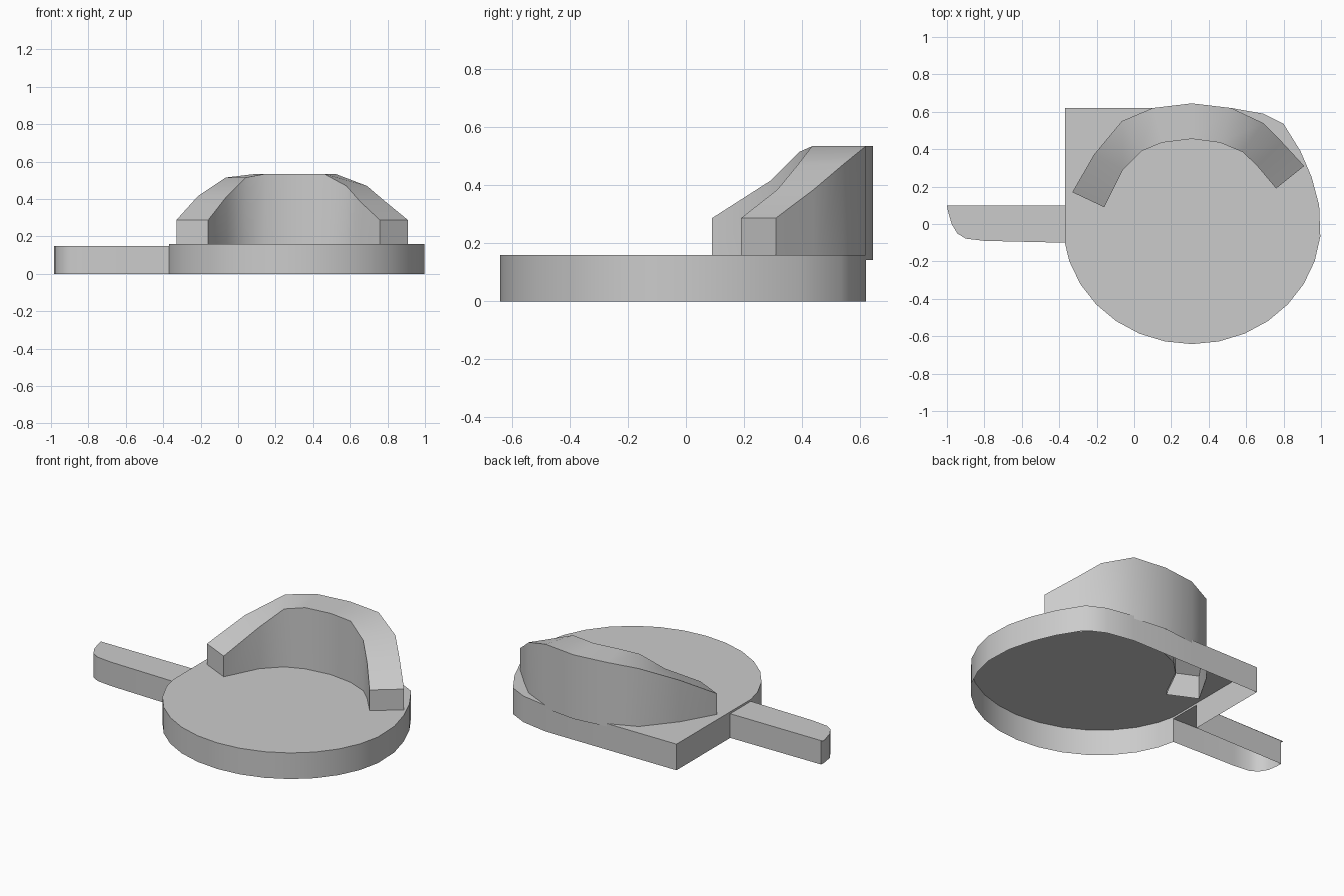
import bpy
from math import sin, cos, radians

if "Cube" in bpy.data.objects:
    bpy.data.objects.remove(bpy.data.objects["Cube"])


def make(name, verts, faces, angle=40):
    me = bpy.data.meshes.new(name)
    me.from_pydata(verts, [], faces)
    me.update()
    ob = bpy.data.objects.new(name, me)
    bpy.context.collection.objects.link(ob)
    bpy.ops.object.select_all(action='DESELECT')
    ob.select_set(True)
    bpy.context.view_layer.objects.active = ob
    bpy.ops.object.mode_set(mode='EDIT')
    bpy.ops.mesh.select_all(action='SELECT')
    bpy.ops.mesh.remove_doubles(threshold=0.0005)
    bpy.ops.mesh.normals_make_consistent(inside=False)
    bpy.ops.object.mode_set(mode='OBJECT')
    bpy.ops.object.shade_smooth_by_angle(angle=radians(angle))
    return ob


def shell(name, plan, top, walls, foot=None, hidden=()):
    """Flat top with side walls, open underneath."""
    foot = foot or walls
    n, m = len(plan), len(walls)
    verts = [(x, y, top) for x, y in plan]
    verts += [(x, y, top) for x, y in walls] + [(x, y, 0) for x, y in foot]
    faces = [tuple(range(n))]
    for i in range(m - 1):
        if i not in hidden:
            faces.append((n + i, n + i + 1, n + m + i + 1, n + m + i))
    return make(name, verts, faces)


# Curved back guard: inner and outer plan points and top heights
inner = [(-.16, .09), (-.06, .29), (.04, .39), (.15, .435), (.31, .455),
         (.46, .435), (.58, .385), (.655, .315), (.76, .19)]
outer = [(-.33, .17), (-.215, .37), (-.065, .55), (.10, .62), (.31, .645),
         (.52, .62), (.69, .54), (.79, .44), (.91, .31)]
tops = [.287, .415, .515, .535, .535, .535, .47, .385, .287]
verts, faces = [], []
for (a, b, h) in zip(inner, outer, tops):
    verts += [(*a, .142), (*a, h), (*b, h), (*b, .142)]
for i in range(len(tops) - 1):
    for k in range(3):
        p = 4 * i + k
        faces.append((p, p + 1, p + 5, p + 4))
e = 4 * (len(tops) - 1)
faces += [(0, 1, 2, 3), (e, e + 1, e + 2, e + 3)]
make("back_guard", verts, faces)

# Round base plate with a square rear corner, cut away under the guard
rim = [(.52, .62), (.69, .59), (.80, .535), (.89, .39), (.95, .25), (.99, .1)]
for deg in range(-6, -163, -12):
    rim.append((.31 + .69 * cos(radians(deg)), .642 * sin(radians(deg))))
rim += [(-.37, -.1), (-.37, .1), (-.37, .62), (.10, .62)]
plan = rim + outer[2::-1] + inner + outer[:5:-1]
gap = rim.index((-.37, -.1))
shell("base_plate", plan, .16, rim + [rim[0]], hidden=(gap,))

# Thin step where the handle meets the plate
make("handle_step", [(-.37, -.1, .148), (-.37, .1, .148), (-.37, .1, .16), (-.37, -.1, .16)],
     [(0, 1, 2, 3)])

# Handle with a rounded front corner and a slightly overhanging lip
edge = [(-.37, .1), (-1, .1), (-.995, .07), (-.975, 0), (-.945, -.05),
        (-.90, -.078), (-.80, -.09), (-.37, -.1)]
wall = [(max(x, -.985), y * .97 if x < -.4 else y) for x, y in edge]
shell("handle", edge, .148, wall)
